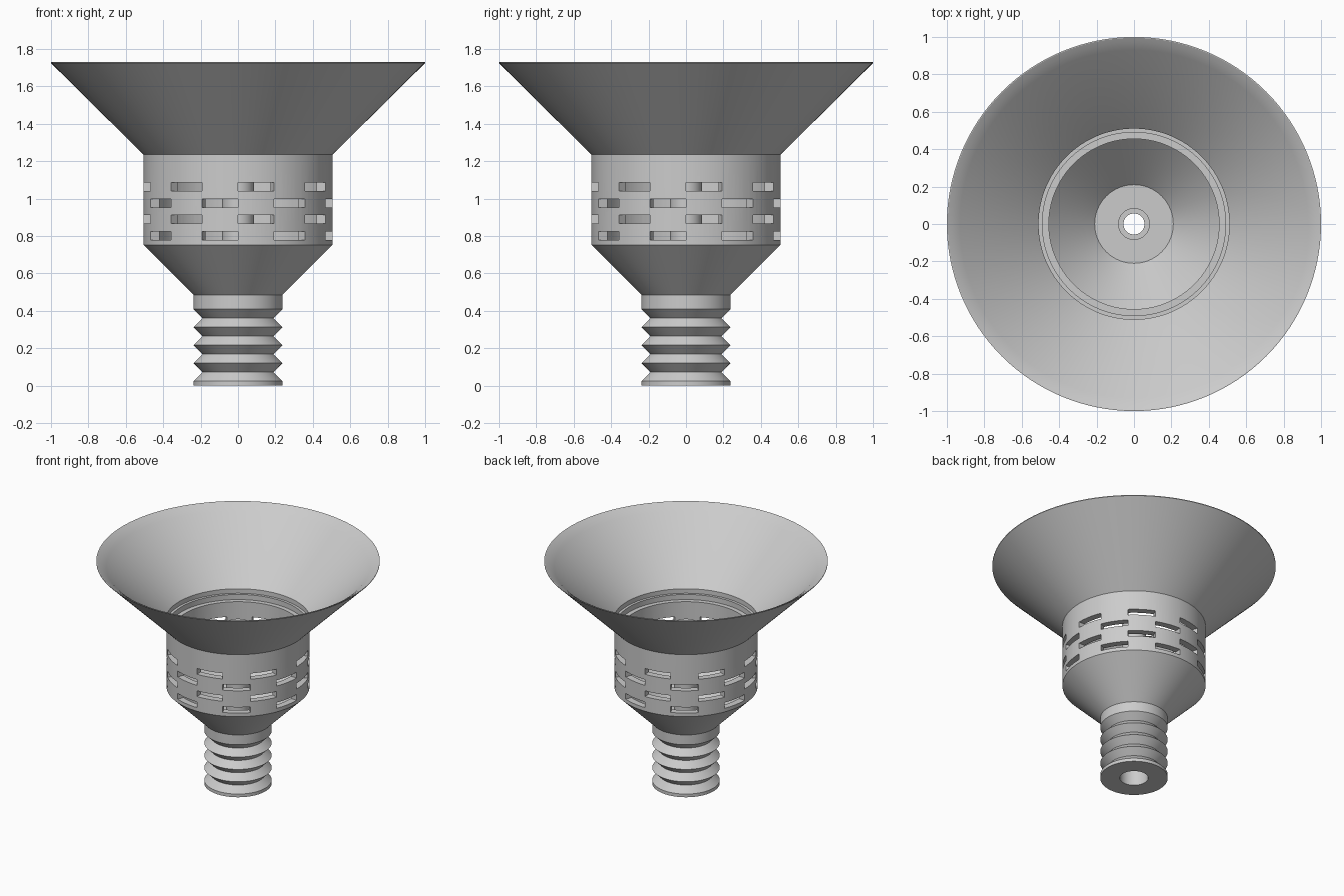
import bpy, bmesh, math

SEGMENTS = 128

old = bpy.data.objects.get("Cube")
if old:
    bpy.data.objects.remove(old, do_unlink=True)

grey = bpy.data.materials.new("light grey plastic")
grey.use_nodes = True
colour = (0.6, 0.6, 0.6, 1)
grey.diffuse_color = colour
grey.node_tree.nodes["Principled BSDF"].inputs["Base Color"].default_value = colour


def make_object(name, bm):
    bmesh.ops.recalc_face_normals(bm, faces=bm.faces)
    mesh = bpy.data.meshes.new(name)
    bm.to_mesh(mesh)
    bm.free()
    mesh.materials.append(grey)
    obj = bpy.data.objects.new(name, mesh)
    bpy.context.collection.objects.link(obj)
    return obj


def sweep(bm, profile, start, angle, steps):
    """Turn a closed (radius, z) profile around z, capping partial turns."""
    full = angle > 359
    rings = []
    for i in range(steps if full else steps + 1):
        a = math.radians(start + angle * i / steps)
        rings.append([bm.verts.new((r * math.sin(a), -r * math.cos(a), z)) for r, z in profile])
    for i in range(steps):
        here, there = rings[i], rings[(i + 1) % len(rings)]
        for j in range(len(profile)):
            k = (j + 1) % len(profile)
            bm.faces.new((here[j], here[k], there[k], there[j]))
    if not full:
        bm.faces.new(rings[0])
        bm.faces.new(rings[-1][::-1])


def smooth(obj):
    bpy.ops.object.select_all(action="DESELECT")
    obj.select_set(True)
    bpy.context.view_layer.objects.active = obj
    bpy.ops.object.shade_smooth_by_angle(angle=math.radians(28))


# Ribbed stem outline
outline = [(0.1, 0), (0.238, 0), (0.238, 0.025)]
for i in range(4):
    base = 0.073 + i * 0.096
    outline += [(0.19, base), (0.238, base + 0.048)]
# Lower cone, barrel and flared bowl, outside
outline += [(0.238, 0.485), (0.505, 0.752), (0.505, 1.235), (1, 1.725), (1, 1.73)]
# Bowl lip and inside, then the stepped seat at the barrel mouth
outline += [(0.995, 1.73), (0.97, 1.715), (0.93, 1.685), (0.51, 1.275),
            (0.51, 1.24), (0.49, 1.24), (0.49, 1.2), (0.455, 1.2)]
# Barrel inside, inner cone, floor and bore
outline += [(0.455, 0.77), (0.21, 0.525), (0.056, 0.525), (0.056, 0.45), (0.1, 0.45)]
bm = bmesh.new()
sweep(bm, outline, 0, 360, SEGMENTS)
body = make_object("funnel_body", bm)

# Staggered vent slots around the barrel
bm = bmesh.new()
for row in range(4):
    low = 0.78 + row * 0.0867
    box = [(0.4, low), (0.56, low), (0.56, low + 0.045), (0.4, low + 0.045)]
    for n in range(8):
        sweep(bm, box, n * 45 + (22.5 if row % 2 == 0 else 0), 22.5, 8)
cutter = make_object("slot_cutter", bm)
cutter.hide_render = True
cut = body.modifiers.new("slots", "BOOLEAN")
cut.object = cutter
cut.operation = "DIFFERENCE"
cut.solver = "EXACT"
bpy.context.view_layer.objects.active = body
bpy.ops.object.modifier_apply(modifier=cut.name)
bpy.data.objects.remove(cutter, do_unlink=True)
smooth(body)

# Central tube rising from the floor
bm = bmesh.new()
sweep(bm, [(0.056, 0.52), (0.085, 0.52), (0.085, 1.24), (0.056, 1.24)], 0, 360, 64)
smooth(make_object("centre_tube", bm))
